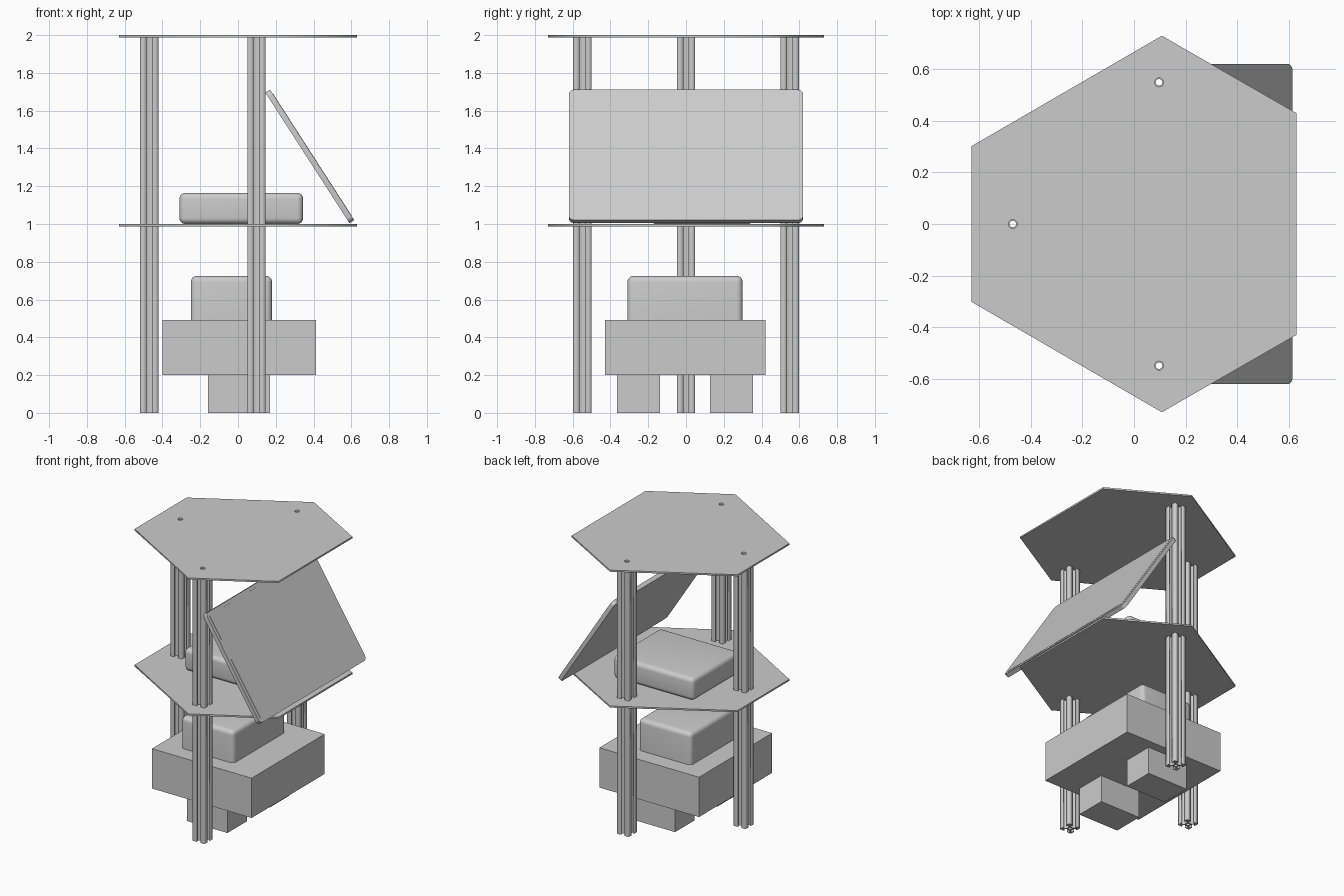
import bpy, bmesh, math
from mathutils import Vector

if "Cube" in bpy.data.objects:
    bpy.data.objects.remove(bpy.data.objects["Cube"])

POSTS = [(-0.47, 0.0), (0.097, 0.549), (0.097, -0.549)]
T = 0.012  # plate thickness


def circle(cx, cy, r, n=24):
    return [(cx + r * math.cos(2 * math.pi * i / n), cy + r * math.sin(2 * math.pi * i / n)) for i in range(n)]


def extrude(name, loops, z0, z1, at=(0, 0)):
    """Extrude a 2D outline (first loop) with holes (other loops) from z0 to z1."""
    cu = bpy.data.curves.new(name, 'CURVE')
    cu.dimensions = '2D'
    cu.fill_mode = 'BOTH'
    cu.extrude = (z1 - z0) / 2
    for loop in loops:
        s = cu.splines.new('POLY')
        s.points.add(len(loop) - 1)
        for p, (x, y) in zip(s.points, loop):
            p.co = (x, y, 0, 1)
        s.use_cyclic_u = True
    ob = bpy.data.objects.new(name, cu)
    ob.location = (at[0], at[1], (z0 + z1) / 2)
    bpy.context.collection.objects.link(ob)
    bpy.ops.object.select_all(action='DESELECT')
    ob.select_set(True)
    bpy.context.view_layer.objects.active = ob
    bpy.ops.object.convert(target='MESH')
    return bpy.context.object


def box(name, lo, hi, bevel=0.0, keep=lambda e: True, segments=5):
    """Box between two corners, rounding the edges chosen by keep."""
    lo, hi = Vector(lo), Vector(hi)
    size, mid = hi - lo, (hi + lo) / 2
    bm = bmesh.new()
    bmesh.ops.create_cube(bm, size=1)
    bmesh.ops.scale(bm, vec=size, verts=bm.verts)
    if bevel:
        bmesh.ops.bevel(bm, geom=[e for e in bm.edges if keep(e)], offset=bevel,
                        segments=segments, profile=0.5, affect='EDGES')
    me = bpy.data.meshes.new(name)
    bm.to_mesh(me)
    bm.free()
    ob = bpy.data.objects.new(name, me)
    ob.location = mid
    bpy.context.collection.objects.link(ob)
    if bevel:
        bpy.ops.object.select_all(action='DESELECT')
        ob.select_set(True)
        bpy.context.view_layer.objects.active = ob
        bpy.ops.object.shade_smooth_by_angle(angle=math.radians(35))
    return ob


# Hexagonal shelves with a bolt hole above each post
hexagon = [(0.108, 0.73), (0.63, 0.43), (0.63, -0.43), (0.108, -0.73), (-0.63, -0.302), (-0.63, 0.302)]
holes = [circle(x, y, 0.017) for x, y in POSTS]
extrude("middle_plate", [hexagon] + holes, 1 - T, 1)
extrude("top_plate", [hexagon] + holes, 2 - T, 2)

# Slotted posts: one quarter of the profile turned four times
quarter = [(4, 2.7), (7, 5.7), (8.2, 5.7), (8.2, 3), (10, 3), (10, 10),
           (3, 10), (3, 8.2), (5.7, 8.2), (5.7, 7), (2.7, 4)]
profile = []
for c, s in ((1, 0), (0, 1), (-1, 0), (0, -1)):
    profile += [((x * c - y * s) * 0.0048, (x * s + y * c) * 0.0048) for x, y in quarter]
for label, at in zip(("left", "back", "front"), POSTS):
    extrude(label + "_lower_post", [profile, circle(0, 0, 0.013, 16)], 0, 1 - T, at)
    extrude(label + "_upper_post", [profile, circle(0, 0, 0.013, 16)], 1, 2 - T, at)

# Base: two feet, body and rounded housing
box("front_foot", (-0.16, -0.365, 0), (0.17, -0.137, 0.2))
box("back_foot", (-0.16, 0.128, 0), (0.17, 0.355, 0.2))
box("base_body", (-0.40, -0.43, 0.2), (0.412, 0.42, 0.493))
box("lower_housing", (-0.25, -0.31, 0.493), (0.18, 0.30, 0.725), 0.032,
    lambda e: max(v.co.z for v in e.verts) > 0)

# Rounded case on the middle shelf
box("upper_case", (-0.31, -0.19, 1.0), (0.345, 0.36, 1.165), 0.032)

# Tilted display with a thin face panel
along_x = lambda e: abs(e.verts[0].co.x - e.verts[1].co.x) > 1e-4
tilt = math.radians(-32.8)
screen = box("display", (-0.015, -0.62, -0.411), (0.015, 0.62, 0.411), 0.03, along_x)
panel = box("display_face", (0.013, -0.595, -0.386), (0.0165, 0.595, 0.386))
for ob in (screen, panel):
    offset = ob.location.x
    ob.rotation_euler.y = tilt
    ob.location = (0.38 + offset * math.cos(tilt), 0, 1.358 - offset * math.sin(tilt))
